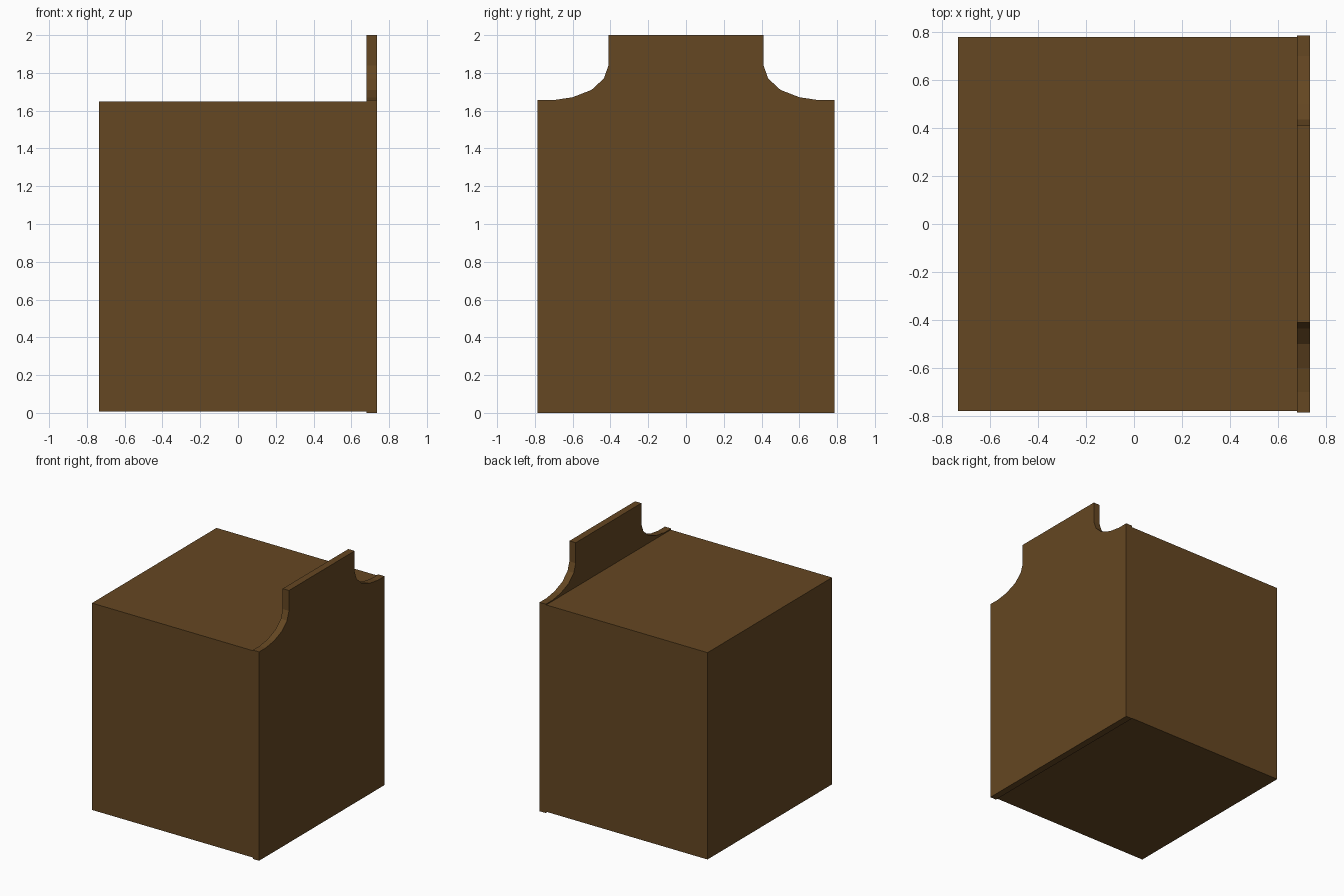
import bpy, bmesh

if "Cube" in bpy.data.objects:
    bpy.data.objects.remove(bpy.data.objects["Cube"])

wood = bpy.data.materials.new("brown wood")
wood.diffuse_color = (0.13, 0.063, 0.016, 1)
wood.use_nodes = True
wood.node_tree.nodes["Principled BSDF"].inputs["Base Color"].default_value = wood.diffuse_color


def extrude_x(name, outline, x0, x1):
    """Solid made by sweeping a (y, z) outline from x0 to x1."""
    bm = bmesh.new()
    face = bm.faces.new([bm.verts.new((x0, y, z)) for y, z in outline])
    swept = bmesh.ops.extrude_face_region(bm, geom=[face])["geom"]
    verts = [v for v in swept if isinstance(v, bmesh.types.BMVert)]
    bmesh.ops.translate(bm, verts=verts, vec=(x1 - x0, 0, 0))
    bmesh.ops.recalc_face_normals(bm, faces=bm.faces)
    mesh = bpy.data.meshes.new(name)
    bm.to_mesh(mesh)
    bm.free()
    mesh.materials.append(wood)
    obj = bpy.data.objects.new(name, mesh)
    bpy.context.collection.objects.link(obj)
    return obj


# Cabinet body
extrude_x("cabinet_body",
          [(-0.78, 0.008), (0.78, 0.008), (0.78, 1.648), (-0.78, 1.648)],
          -0.735, 0.68)

# Back panel with scooped shoulders, half outline mirrored across y
half = [(0.786, 0), (0.786, 1.656), (0.70, 1.656), (0.60, 1.671),
        (0.50, 1.71), (0.435, 1.77), (0.411, 1.838), (0.411, 2.0)]
extrude_x("shaped_panel", half + [(-y, z) for y, z in reversed(half)],
          0.68, 0.735)
